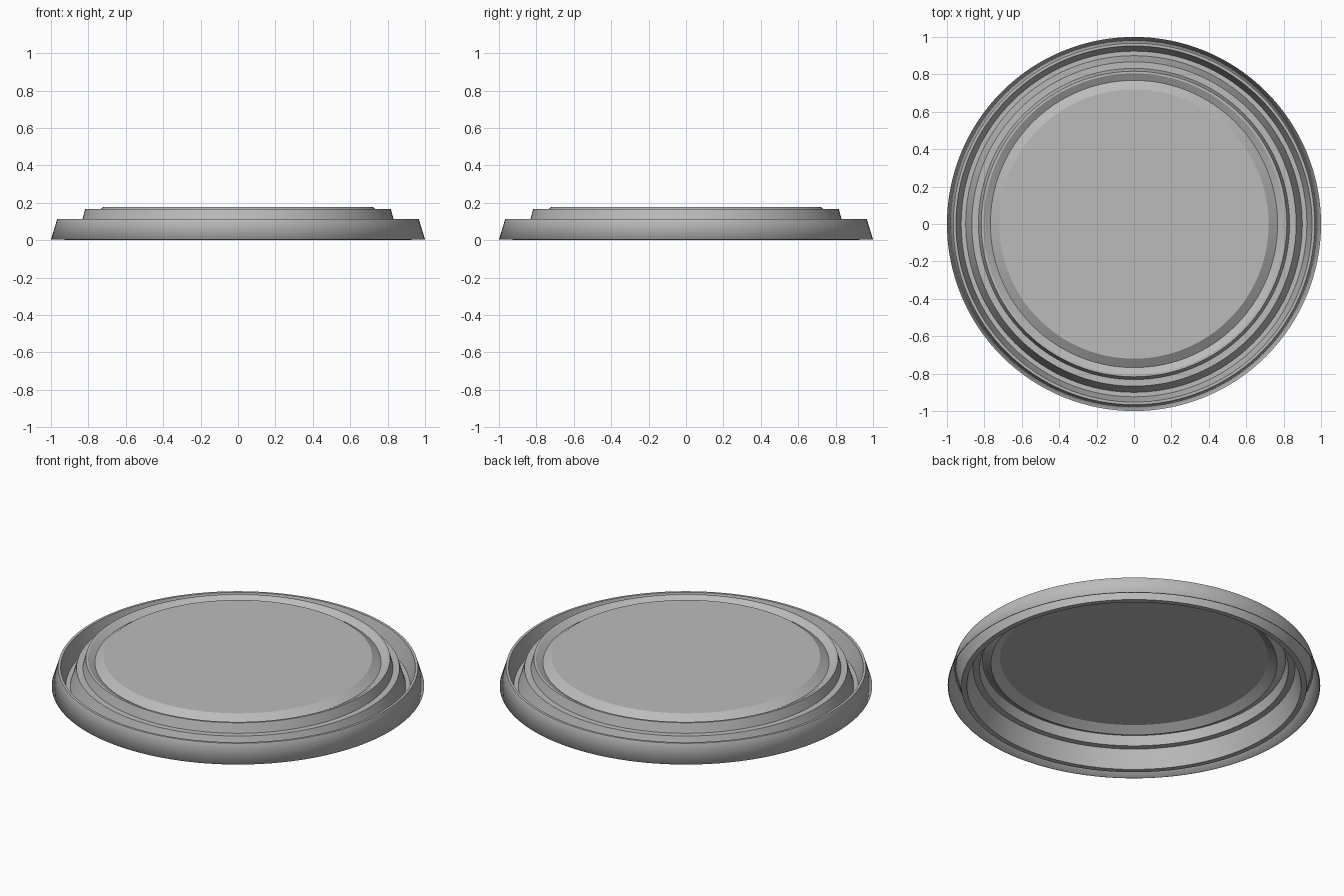
import bpy
import bmesh
import math

SEGMENTS = 128

if "Cube" in bpy.data.objects:
    bpy.data.objects.remove(bpy.data.objects["Cube"], do_unlink=True)


def make_material(name, colour):
    mat = bpy.data.materials.new(name)
    mat.use_nodes = True
    mat.diffuse_color = colour
    mat.node_tree.nodes["Principled BSDF"].inputs["Base Color"].default_value = colour
    return mat


def spin_profile(name, profile, mat, thickness):
    """Revolve (radius, height) points around z; the first point is the hub."""
    bm = bmesh.new()
    rings = []
    for r, z in profile:
        rings.append([bm.verts.new((r * math.cos(a), r * math.sin(a), z))
                      for a in (math.tau * i / SEGMENTS for i in range(SEGMENTS))])
    bm.faces.new(rings[0])
    for inner, outer in zip(rings, rings[1:]):
        for i in range(SEGMENTS):
            j = (i + 1) % SEGMENTS
            bm.faces.new((inner[i], outer[i], outer[j], inner[j]))
    mesh = bpy.data.meshes.new(name)
    bm.to_mesh(mesh)
    bm.free()
    mesh.materials.append(mat)
    obj = bpy.data.objects.new(name, mesh)
    bpy.context.collection.objects.link(obj)

    # Sheet thickness goes inward, below the upper surface
    solid = obj.modifiers.new("sheet_thickness", "SOLIDIFY")
    solid.thickness = thickness
    solid.offset = -1

    bpy.ops.object.select_all(action="DESELECT")
    obj.select_set(True)
    bpy.context.view_layer.objects.active = obj
    bpy.ops.object.shade_smooth_by_angle(angle=math.radians(25))
    return obj


grey = make_material("plain_grey", (0.5, 0.5, 0.5, 1))

lid_profile = [
    (0.72, 0.178),   # raised centre panel
    (0.768, 0.145),  # bottom of the shallow groove
    (0.805, 0.167),  # inner ridge
    (0.817, 0.167),
    (0.832, 0.112),  # step wall
    (0.867, 0.112),  # ledge
    (0.900, 0.005),  # wall down into the deep channel
    (0.924, 0.005),  # channel floor
    (0.952, 0.115),  # inside of the rim
    (0.966, 0.115),  # rim top
    (1.000, 0.005),  # outer skirt
]
spin_profile("lid", lid_profile, grey, 0.005)
